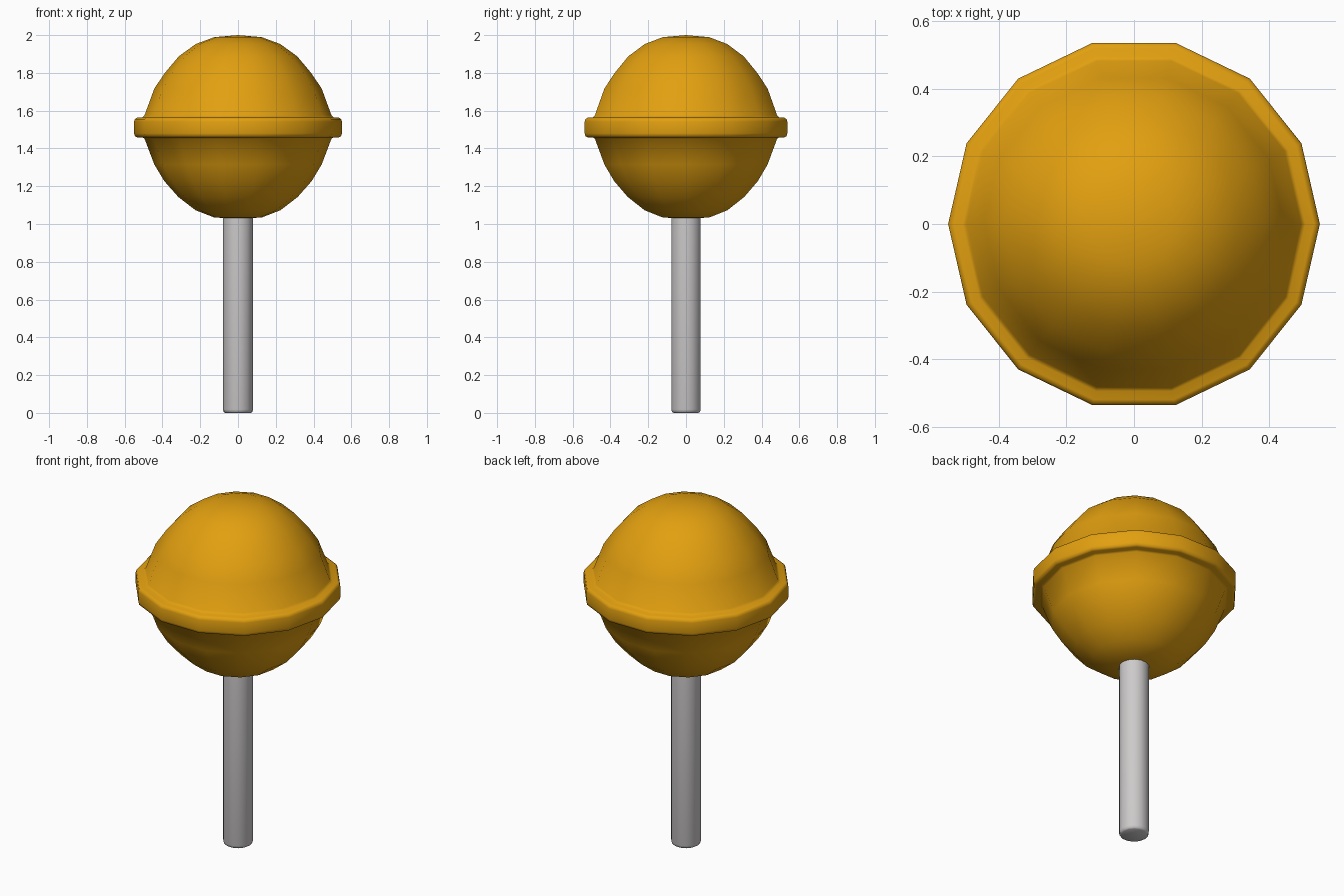
import bpy, bmesh, math

if "Cube" in bpy.data.objects:
    bpy.data.objects.remove(bpy.data.objects["Cube"])


def material(name, rgb):
    m = bpy.data.materials.new(name)
    m.diffuse_color = (*rgb, 1)
    m.use_nodes = True
    m.node_tree.nodes["Principled BSDF"].inputs["Base Color"].default_value = m.diffuse_color
    return m


def lathe(name, profile, sides, mat, angle):
    """Revolve (radius, z) points, listed bottom to top, around the z axis."""
    bm = bmesh.new()
    rings = []
    for r, z in profile:
        count = sides if r > 0 else 1
        rings.append([bm.verts.new((r * math.cos(2 * math.pi * i / sides),
                                    r * math.sin(2 * math.pi * i / sides), z))
                      for i in range(count)])
    for a, b in zip(rings, rings[1:]):
        for i in range(sides):
            j = (i + 1) % sides
            if len(a) == 1:
                bm.faces.new((a[0], b[j], b[i]))
            elif len(b) == 1:
                bm.faces.new((a[i], a[j], b[0]))
            else:
                bm.faces.new((a[i], a[j], b[j], b[i]))
    bmesh.ops.recalc_face_normals(bm, faces=bm.faces)
    mesh = bpy.data.meshes.new(name)
    bm.to_mesh(mesh)
    bm.free()
    mesh.materials.append(mat)
    obj = bpy.data.objects.new(name, mesh)
    bpy.context.collection.objects.link(obj)
    bpy.ops.object.select_all(action='DESELECT')
    obj.select_set(True)
    bpy.context.view_layer.objects.active = obj
    bpy.ops.object.shade_smooth_by_angle(angle=math.radians(angle))
    return obj


orange = material("orange candy", (0.76, 0.35, 0.005))
grey = material("pale stick", (0.61, 0.59, 0.59))

# Candy ball with the raised band round its middle
candy = [(0, 1.027), (0.127, 1.035), (0.225, 1.073), (0.316, 1.143),
         (0.39, 1.227), (0.443, 1.315), (0.495, 1.452), (0.507, 1.459),
         (0.533, 1.459), (0.546, 1.465), (0.55, 1.48),
         (0.55, 1.542), (0.546, 1.556), (0.533, 1.563),
         (0.507, 1.563), (0.495, 1.575), (0.443, 1.717), (0.387, 1.80),
         (0.313, 1.888), (0.223, 1.953), (0.126, 1.989), (0, 2.0)]
lathe("candy", candy, 14, orange, 80)

# Stick with softened bottom rim
lathe("stick", [(0, 0), (0.068, 0), (0.076, 0.005), (0.08, 0.018),
                (0.08, 1.05), (0, 1.05)], 14, grey, 60)
